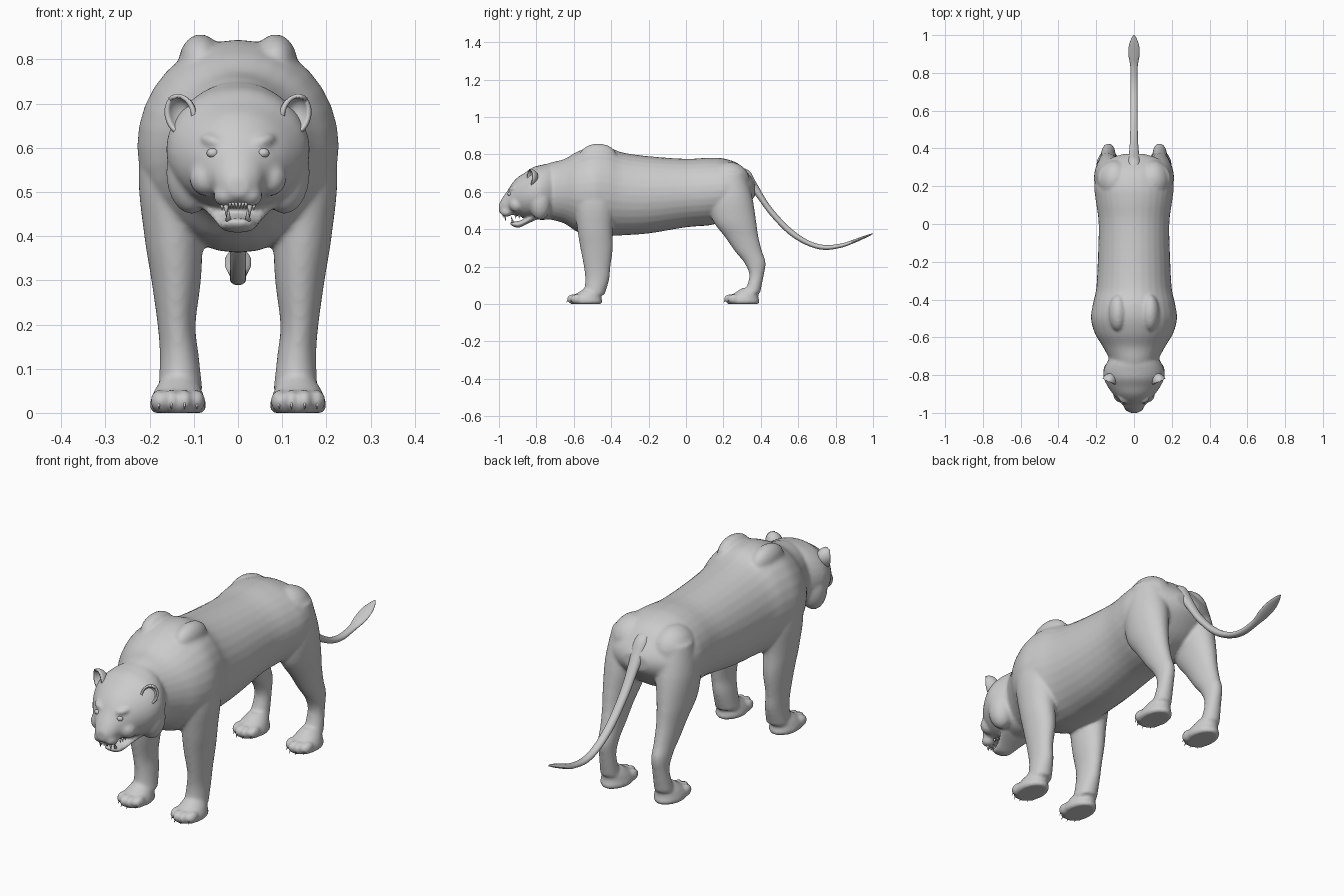
import bpy, bmesh, math
from mathutils import Matrix, Vector

if "Cube" in bpy.data.objects:
    bpy.data.objects.remove(bpy.data.objects["Cube"])


def spline(rows, steps):
    """Catmull-Rom refinement of a list of section rows."""
    out = []
    n = len(rows)
    for i in range(n - 1):
        a, b, c, d = (rows[max(0, min(n - 1, i + k))] for k in (-1, 0, 1, 2))
        for s in range(steps):
            t = s / steps
            out.append([q + 0.5 * t * (r - p + t * (2*p - 5*q + 4*r - e + t * (3*(q - r) + e - p)))
                        for p, q, r, e in zip(a, b, c, d)])
    return out + [list(rows[-1])]


def loft(bm, rows, axis, sx=1, steps=4, segs=32):
    """Skin rings (cx, cy, cz, radius u, radius v) stacked along y or z."""
    rings = []
    for cx, cy, cz, u, v in spline(rows, steps):
        ring = []
        for k in range(segs):
            a = 2 * math.pi * k / segs
            p, q = u * math.cos(a), v * math.sin(a)
            co = (cx + p, cy, cz + q) if axis == 'y' else (cx + p, cy + q, cz)
            ring.append(bm.verts.new((co[0] * sx, co[1], co[2])))
        rings.append(ring)
    for r, s in zip(rings, rings[1:]):
        for k in range(segs):
            j = (k + 1) % segs
            bm.faces.new((r[k], r[j], s[j], s[k]))
    bm.faces.new(rings[0])
    bm.faces.new(rings[-1])


def profile(rows):
    """(y, top, bottom, half width) -> loft rows along y."""
    return [(0, y, (t + b) / 2, w, (t - b) / 2) for y, t, b, w in rows]


def blob(bm, co, rad, rot=(0, 0, 0), segs=20):
    m = Matrix.Translation(co)
    for ang, ax in zip(rot, 'XYZ'):
        m = m @ Matrix.Rotation(ang, 4, ax)
    bmesh.ops.create_uvsphere(bm, u_segments=segs, v_segments=segs // 2 + 2, radius=1,
                              matrix=m @ Matrix.Diagonal((*rad, 1)))


def spike(bm, base, tip, r):
    base, tip = Vector(base), Vector(tip)
    d = tip - base
    m = Matrix.Translation((base + tip) / 2) @ d.to_track_quat('Z', 'Y').to_matrix().to_4x4()
    bmesh.ops.create_cone(bm, cap_ends=True, segments=10, radius1=r, radius2=r * 0.1,
                          depth=d.length, matrix=m)


def finish(bm, name):
    bmesh.ops.recalc_face_normals(bm, faces=bm.faces)
    for f in bm.faces:
        f.smooth = True
    me = bpy.data.meshes.new(name)
    bm.to_mesh(me)
    bm.free()
    ob = bpy.data.objects.new(name, me)
    bpy.context.collection.objects.link(ob)
    return ob


# Torso and neck
bm = bmesh.new()
loft(bm, profile([(-.80, .73, .47, .12), (-.72, .757, .45, .13), (-.65, .775, .43, .165),
                  (-.58, .815, .385, .207), (-.50, .842, .365, .228), (-.42, .840, .363, .217),
                  (-.34, .81, .367, .2), (-.2, .79, .377, .192), (0, .776, .41, .187),
                  (.12, .782, .42, .202), (.2, .778, .44, .21), (.28, .75, .48, .19),
                  (.34, .69, .54, .14), (.37, .65, .58, .06)]), 'y')
# Skull and muzzle
loft(bm, profile([(-.69, .74, .47, .115), (-.735, .75, .452, .145), (-.78, .742, .45, .162),
                  (-.82, .73, .455, .158), (-.86, .703, .46, .14), (-.90, .677, .47, .112),
                  (-.93, .645, .475, .085), (-.955, .605, .475, .062), (-.98, .57, .475, .046),
                  (-1.0, .535, .49, .022)]), 'y')
# Lower jaw
loft(bm, profile([(-.80, .50, .45, .09), (-.85, .462, .428, .062), (-.89, .445, .408, .046),
                  (-.92, .441, .412, .037), (-.94, .440, .425, .022)]), 'y')

front_leg = [(.15, -.49, .68, .055, .08), (.153, -.49, .54, .072, .105), (.146, -.487, .40, .066, .094),
             (.14, -.478, .30, .056, .087), (.139, -.475, .2, .043, .071),
             (.133, -.475, .13, .044, .064), (.13, -.49, .05, .05, .055)]
hind_leg = [(.11, .24, .70, .08, .08), (.127, .24, .57, .084, .115), (.137, .258, .45, .069, .116),
            (.138, .297, .36, .053, .09), (.137, .335, .28, .043, .072), (.136, .369, .22, .038, .057),
            (.136, .377, .15, .035, .038), (.138, .355, .06, .042, .042)]
claws = bmesh.new()
for s in (1, -1):
    # Legs with paws, toes and claws
    for leg, py in ((front_leg, -.535), (hind_leg, .305)):
        loft(bm, leg, 'z', s)
        loft(bm, [(.136, py, .0, .055, .082), (.136, py, .012, .064, .088), (.136, py, .035, .06, .082),
                  (.135, py + .02, .062, .048, .06), (.134, py + .03, .085, .03, .035)], 'z', s)
        for dx, dy in ((-.043, .02), (-.015, 0), (.015, 0), (.043, .02)):
            x, y = s * (.136 + dx), py - .068 + dy
            blob(bm, (x, y, .027), (.019, .035, .026))
            spike(claws, (x, y - .018, .036), (x, y - .036, .008), .006)
    # Shoulder blades and rump muscles
    blob(bm, (s * .085, -.47, .79), (.05, .10, .067))
    blob(bm, (s * .10, .23, .66), (.09, .11, .10))
    # Cheek ruff, brow, whisker pad
    blob(bm, (s * .105, -.78, .545), (.058, .06, .095))
    blob(bm, (s * .052, -.92, .613), (.036, .03, .016), (0, s * -.35, s * .5))
    blob(bm, (s * .027, -.96, .492), (.029, .034, .026))
    blob(bm, (s * .07, -.905, .53), (.04, .04, .04))
# Nose pad
blob(bm, (0, -.982, .525), (.024, .02, .018))
body = finish(bm, "body")
rm = body.modifiers.new("blend", 'REMESH')
rm.mode = 'VOXEL'
rm.voxel_size = .0075
rm.use_smooth_shade = True
sm = body.modifiers.new("soften", 'SMOOTH')
sm.factor = .5
sm.iterations = 6
finish(claws, "claws")

# Tail with flattened tuft
bm = bmesh.new()
loft(bm, [(0, .29, .70, .04, .03), (0, .34, .665, .034, .045), (0, .38, .605, .026, .036),
          (0, .45, .50, .021, .026), (0, .55, .393, .019, .021), (0, .65, .327, .018, .015),
          (0, .74, .302, .018, .013), (0, .83, .312, .019, .011), (0, .89, .332, .029, .01),
          (0, .94, .352, .028, .008), (0, .98, .368, .015, .005), (0, 1.0, .376, .003, .002)],
     'y', steps=5, segs=20)
finish(bm, "tail")

# Eyes
bm = bmesh.new()
for s in (1, -1):
    blob(bm, (s * .057, -.942, .588), (.014, .012, .011))
finish(bm, "eyes")

# Teeth
bm = bmesh.new()
for s in (1, -1):
    spike(bm, (s * .027, -.968, .478), (s * .026, -.964, .443), .008)
    spike(bm, (s * .022, -.925, .435), (s * .023, -.935, .467), .007)
    for k in range(3):
        spike(bm, (s * (.004 + k * .007), -.978, .476), (s * (.004 + k * .007), -.978, .461), .004)
        spike(bm, (s * .036, -.91 + k * .018, .475), (s * .036, -.91 + k * .018, .458), .006)
finish(bm, "teeth")

# Cupped ears
for s, side in ((1, "left"), (-1, "right")):
    bm = bmesh.new()
    bmesh.ops.create_uvsphere(bm, u_segments=24, v_segments=16, radius=1)
    bmesh.ops.delete(bm, geom=[v for v in bm.verts if v.co.y < -.1], context='VERTS')
    m = (Matrix.Translation((s * .132, -.835, .675)) @ Matrix.Rotation(s * .45, 4, 'Z')
         @ Matrix.Rotation(s * .3, 4, 'Y') @ Matrix.Diagonal((.033, .042, .043, 1)))
    bmesh.ops.transform(bm, matrix=m, verts=bm.verts)
    ear = finish(bm, side + "_ear")
    so = ear.modifiers.new("thickness", 'SOLIDIFY')
    so.thickness = .009
    so.offset = 0
